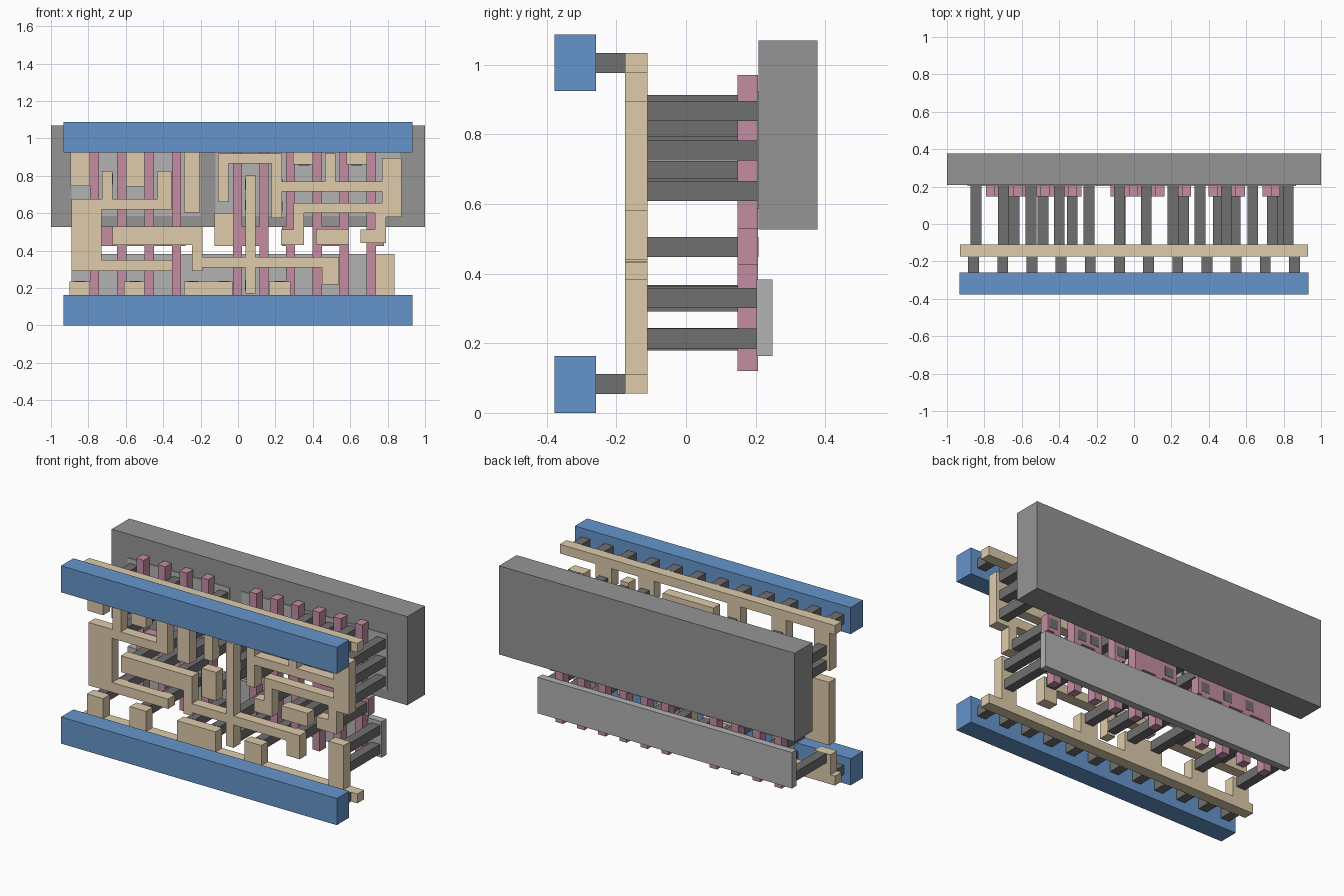
import bpy, bmesh

def material(name, rgb):
    m = bpy.data.materials.new(name)
    m.diffuse_color = (*rgb, 1)
    return m

BLUE = material("blue", (0.13, 0.30, 0.60))
TAN = material("tan", (0.73, 0.60, 0.41))
PINK = material("pink", (0.55, 0.27, 0.36))
DARK = material("dark_grey", (0.16, 0.16, 0.16))
MID = material("mid_grey", (0.30, 0.30, 0.30))
LIGHT = material("light_grey", (0.45, 0.45, 0.45))

def layer(name, rects, y0, y1, mat):
    """Extrude the union of (x0, x1, z0, z1) rectangles between y0 and y1."""
    xs = sorted({round(v, 4) for r in rects for v in r[:2]})
    zs = sorted({round(v, 4) for r in rects for v in r[2:]})
    filled = set()
    for i in range(len(xs) - 1):
        for j in range(len(zs) - 1):
            cx, cz = (xs[i] + xs[i + 1]) / 2, (zs[j] + zs[j + 1]) / 2
            if any(a < cx < b and c < cz < d for a, b, c, d in rects):
                filled.add((i, j))
    bm = bmesh.new()

    def quad(*pts):
        bm.faces.new([bm.verts.new(p) for p in pts])

    for i, j in filled:
        a, b, c, d = xs[i], xs[i + 1], zs[j], zs[j + 1]
        quad((a, y0, c), (b, y0, c), (b, y0, d), (a, y0, d))
        quad((a, y1, d), (b, y1, d), (b, y1, c), (a, y1, c))
        # walls only where the neighbouring cell is empty
        for di, dj, p, q in ((-1, 0, (a, d), (a, c)), (1, 0, (b, c), (b, d)),
                             (0, -1, (a, c), (b, c)), (0, 1, (b, d), (a, d))):
            if (i + di, j + dj) not in filled:
                quad((p[0], y0, p[1]), (p[0], y1, p[1]), (q[0], y1, q[1]), (q[0], y0, q[1]))
    bmesh.ops.remove_doubles(bm, verts=bm.verts, dist=1e-5)
    bmesh.ops.dissolve_limit(bm, angle_limit=0.01, verts=bm.verts, edges=bm.edges)
    bmesh.ops.recalc_face_normals(bm, faces=bm.faces)
    me = bpy.data.meshes.new(name)
    bm.to_mesh(me)
    bm.free()
    me.materials.append(mat)
    ob = bpy.data.objects.new(name, me)
    bpy.context.collection.objects.link(ob)
    return ob

def squares(points, s=0.0576):
    return [(x - s / 2, x + s / 2, z - s / 2, z + s / 2) for x, z in points]

# Back slab and diffusion strips
layer("well_slab", [(-1, 1, 0.527, 1.069)], 0.208, 0.378, MID)
layer("lower_strip", [(-0.89, 0.83, 0.163, 0.383)], 0.203, 0.248, LIGHT)
layer("upper_strips", [(-0.89, -0.2, 0.585, 0.925), (-0.12, 0.865, 0.585, 0.925)],
      0.204, 0.248, LIGHT)

# Gate fingers with the pads that join them
fingers = [-0.767, -0.621, -0.474, -0.329, -0.003, 0.139, 0.281, 0.424, 0.568, 0.712]
gates = [(x - 0.025, x + 0.025, 0.12, 0.97) for x in fingers]
gates += [(a, b, 0.425, 0.53) for a, b in
          ((-0.792, -0.28), (-0.125, 0.164), (0.235, 0.3), (0.4, 0.59), (0.69, 0.78))]
layer("gate_fingers", gates, 0.148, 0.207, PINK)

# Power rails with their straps
top_rail, low_rail = (0.977, 1.033), (0.055, 0.112)
layer("upper_rail_wiring", [(-0.93, 0.93, *top_rail)] +
      [(a, b, z, 1.0) for a, b, z in
       ((-0.895, -0.79, 0.745), (-0.6, -0.5, 0.742), (-0.29, -0.205, 0.603),
        (0.295, 0.4, 0.86), (0.58, 0.69, 0.86))], -0.175, -0.11, TAN)
layer("lower_rail_wiring", [(-0.93, 0.93, *low_rail)] +
      [(a, b, 0.1, z) for a, b, z in
       ((-0.9, -0.79, 0.235), (-0.61, -0.5, 0.235), (-0.29, -0.03, 0.235),
        (0.165, 0.28, 0.235), (0.735, 0.837, 0.383))], -0.175, -0.11, TAN)

# Signal wiring in the same plane
wires = {
    "output_wire": [(-0.89, -0.73, 0.29, 0.675), (-0.89, -0.355, 0.62, 0.675),
                    (-0.89, -0.35, 0.29, 0.35), (-0.727, -0.67, 0.62, 0.825),
                    (-0.43, -0.355, 0.62, 0.825)],
    "inner_wire": [(-0.67, -0.19, 0.43, 0.53), (-0.245, -0.19, 0.29, 0.53),
                   (-0.245, 0.54, 0.31, 0.365), (0.45, 0.54, 0.22, 0.365),
                   (0.04, 0.093, 0.17, 0.803)],
    "upper_wire": [(-0.108, 0.235, 0.865, 0.92), (-0.108, -0.05, 0.66, 0.92),
                   (0.18, 0.235, 0.575, 0.92), (0.18, 0.875, 0.715, 0.77),
                   (0.465, 0.52, 0.715, 0.92), (0.77, 0.875, 0.58, 0.895)],
    "outer_input_wire": [(0.23, 0.353, 0.43, 0.513), (0.297, 0.353, 0.43, 0.655),
                         (0.297, 0.79, 0.6, 0.655), (0.655, 0.79, 0.44, 0.513),
                         (0.733, 0.79, 0.44, 0.655)],
    "middle_input_wire": [(0.417, 0.593, 0.433, 0.515)],
    "left_input_wire": [(-0.125, -0.025, 0.425, 0.6)],
}
for name, rects in wires.items():
    layer(name, rects, -0.175, -0.11, TAN)

# Long contact posts between the wiring and the back layers
upper = [(-0.845, 0.867), (-0.845, 0.775), (-0.55, 0.867), (-0.55, 0.775),
         (-0.24, 0.867), (-0.24, 0.754), (-0.24, 0.637),
         (-0.698, 0.782), (-0.698, 0.649), (-0.4, 0.782), (-0.4, 0.649),
         (-0.079, 0.822), (-0.079, 0.695), (0.066, 0.754), (0.066, 0.645),
         (0.208, 0.754), (0.208, 0.637), (0.353, 0.884), (0.493, 0.867),
         (0.493, 0.754), (0.635, 0.884), (0.825, 0.867), (0.825, 0.754), (0.825, 0.637)]
lower = [(-0.845, 0.208), (-0.55, 0.208), (-0.24, 0.208), (-0.075, 0.208),
         (0.225, 0.208), (-0.698, 0.32), (-0.4, 0.32), (0.066, 0.215),
         (0.066, 0.338), (0.495, 0.335), (0.79, 0.213), (0.79, 0.33)]
on_gates = [(x, 0.476) for x in (-0.64, -0.487, -0.33, -0.075, 0.265, 0.45, 0.54, 0.74)]
for name, pts, y1 in (("upper_posts", upper, 0.206), ("lower_posts", lower, 0.205),
                      ("gate_posts", on_gates, 0.2085)):
    layer(name, squares(pts), -0.11, y1, DARK)

# Front bars and the short posts behind them
for name, z0, z1, zc in (("lower", 0, 0.163, 0.083), ("upper", 0.925, 1.087, 1.005)):
    layer(name + "_front_bar", [(-0.933, 0.933, z0, z1)], -0.378, -0.259, BLUE)
    layer(name + "_bar_posts", squares([(-0.858 + 0.156 * i, zc) for i in range(12)]),
          -0.259, -0.175, DARK)
